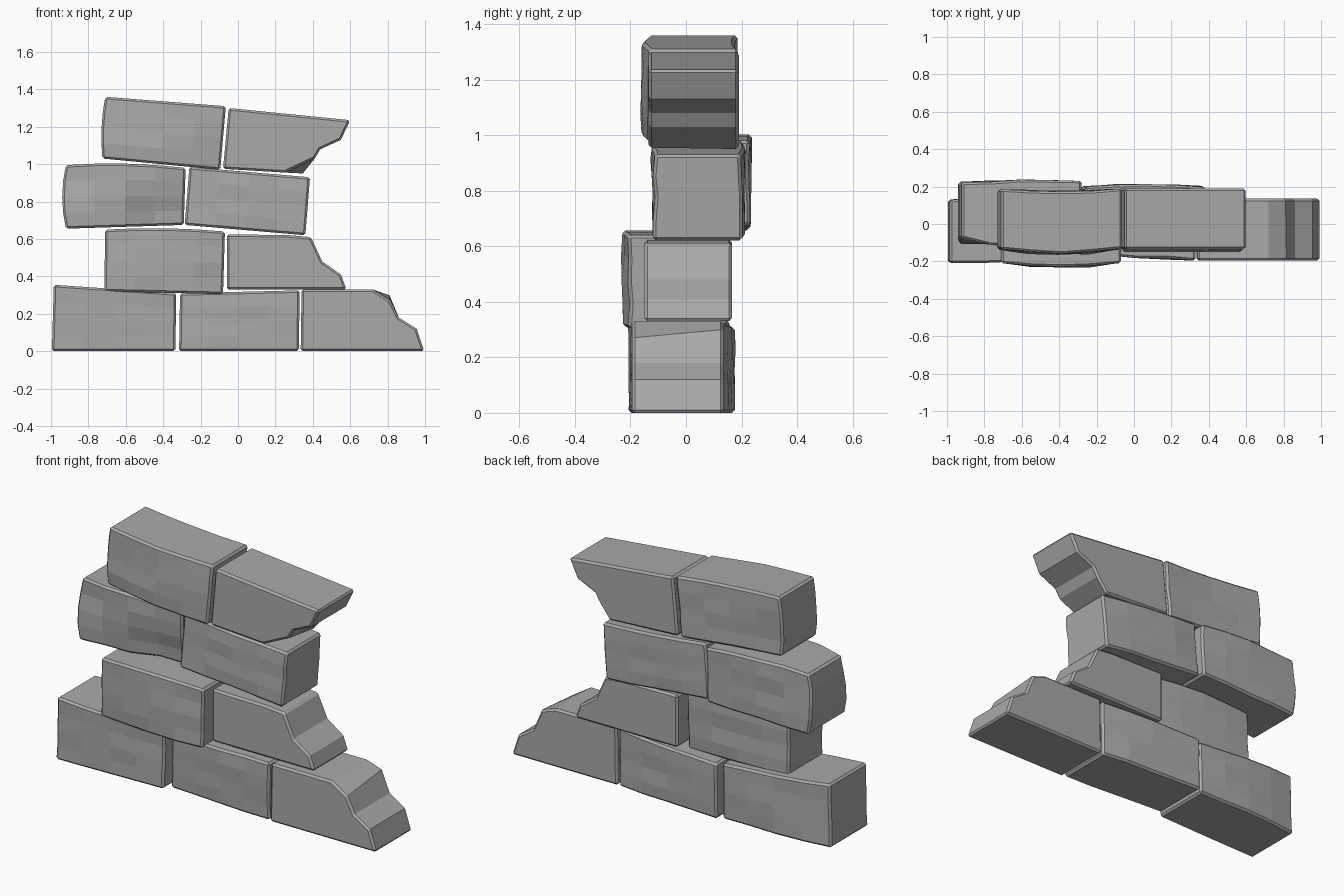
import bpy
import bmesh
import random
from math import exp

random.seed(4)
cube = bpy.data.objects.get("Cube")
if cube:
    bpy.data.objects.remove(cube, do_unlink=True)

GREY = (0.4, 0.4, 0.4, 1)
stone = bpy.data.materials.new("grey stone")
stone.use_nodes = True
stone.diffuse_color = GREY
stone.node_tree.nodes["Principled BSDF"].inputs["Base Color"].default_value = GREY


def finish(bm, name):
    """Turn the bmesh into a stone object with thin bevelled edges."""
    bmesh.ops.recalc_face_normals(bm, faces=bm.faces)
    mesh = bpy.data.meshes.new(name)
    bm.to_mesh(mesh)
    bm.free()
    mesh.materials.append(stone)
    obj = bpy.data.objects.new(name, mesh)
    bpy.context.scene.collection.objects.link(obj)
    bevel = obj.modifiers.new("worn edges", "BEVEL")
    bevel.width = 0.011
    bevel.segments = 1
    bevel.limit_method = "ANGLE"
    bevel.angle_limit = 0.8
    return obj


def block(name, corners, y0, y1, front=0.0, back=0.0, end=0.0, crown=0.0,
          yaw=0.0, dents=()):
    """Hand-hewn block: corners run bottom -x, bottom +x, top +x, top -x."""
    bm = bmesh.new()
    bmesh.ops.create_cube(bm, size=2)
    bmesh.ops.subdivide_edges(bm, edges=bm.edges, cuts=3, use_grid_fill=True)
    for v in bm.verts:
        u, d, h = v.co
        weights = ((1 - u) * (1 - h), (1 + u) * (1 - h),
                   (1 + u) * (1 + h), (1 - u) * (1 + h))
        x, z = (sum(w * c[i] for w, c in zip(weights, corners)) / 4 for i in (0, 1))
        y = y0 + (y1 - y0) * (d + 1) / 2 + yaw * u
        # swollen faces
        swell = (1 - u * u) * (1 - 0.3 * h * h)
        y += back * swell * max(d, 0) - front * swell * max(-d, 0)
        if abs(d) > 0.9:
            y += random.uniform(-0.005, 0.005)
        x -= end * (1 - h * h) * max(-u, 0)
        z += crown * (1 - u * u) * max(h, 0)
        # chipped hollows in the front
        for cx, cz, radius, depth in dents:
            near = exp(-((x - cx) ** 2 + (z - cz) ** 2) / radius ** 2)
            y += depth * near * max(-d, 0)
        v.co = (x, y, z)
    return finish(bm, name)


def broken_block(name, outline, y0, y1, chip=None):
    """Stepped end block; chip moves one front outline point to a new place."""
    bm = bmesh.new()
    front_outline = list(outline)
    if chip:
        front_outline[chip[0]] = chip[1]
    front = [bm.verts.new((x, y0, z)) for x, z in front_outline]
    back = [bm.verts.new((x, y1, z)) for x, z in outline]
    bm.faces.new(front)
    bm.faces.new(back[::-1])
    n = len(front)
    for i in range(n):
        j = (i + 1) % n
        bm.faces.new((front[j], front[i], back[i], back[j]))
    return finish(bm, name)


# Bottom course
block("bottom_outer_block",
      [(-0.995, 0), (-0.335, 0), (-0.33, 0.31), (-0.985, 0.355)],
      -0.195, 0.14, front=0.01, back=0.02, yaw=0.01)
block("bottom_middle_block",
      [(-0.315, 0), (0.325, 0), (0.33, 0.325), (-0.31, 0.31)],
      -0.17, 0.155, front=0.01, back=0.01, yaw=-0.022)
broken_block("bottom_broken_block",
             [(0.335, 0), (0.995, 0), (0.955, 0.12), (0.86, 0.18),
              (0.81, 0.3), (0.72, 0.33), (0.34, 0.33)],
             -0.195, 0.135, chip=(4, (0.815, 0.27)))

# Second course
block("second_outer_block",
      [(-0.715, 0.32), (-0.08, 0.305), (-0.07, 0.64), (-0.71, 0.65)],
      -0.205, 0.1, front=0.03, back=0.01, crown=0.012)
broken_block("second_broken_block",
             [(-0.06, 0.33), (0.58, 0.33), (0.55, 0.41), (0.45, 0.48),
              (0.39, 0.61), (0.28, 0.62), (-0.06, 0.625)],
             -0.15, 0.165)

# Third course
block("third_outer_block",
      [(-0.92, 0.655), (-0.29, 0.675), (-0.28, 0.98), (-0.92, 0.995)],
      -0.1, 0.225, front=0.03, back=0.01, end=0.02, crown=0.015, yaw=0.004,
      dents=[(-0.42, 0.7, 0.13, 0.05), (-0.74, 0.86, 0.08, 0.02),
             (-0.9, 0.98, 0.12, 0.03), (-0.7, 0.66, 0.1, 0.03)])
block("third_inner_block",
      [(-0.285, 0.675), (0.36, 0.62), (0.385, 0.93), (-0.26, 0.985)],
      -0.115, 0.2, front=0.005, back=0.014)

# Top course
block("top_outer_block",
      [(-0.725, 1.03), (-0.095, 0.97), (-0.065, 1.31), (-0.71, 1.36)],
      -0.135, 0.185, front=0.03, back=-0.01, end=0.012)
broken_block("top_broken_block",
             [(-0.08, 0.975), (0.35, 0.95), (0.41, 1.03), (0.44, 1.08),
              (0.55, 1.13), (0.6, 1.235), (-0.05, 1.3)],
             -0.135, 0.19, chip=(1, (0.25, 0.955)))
